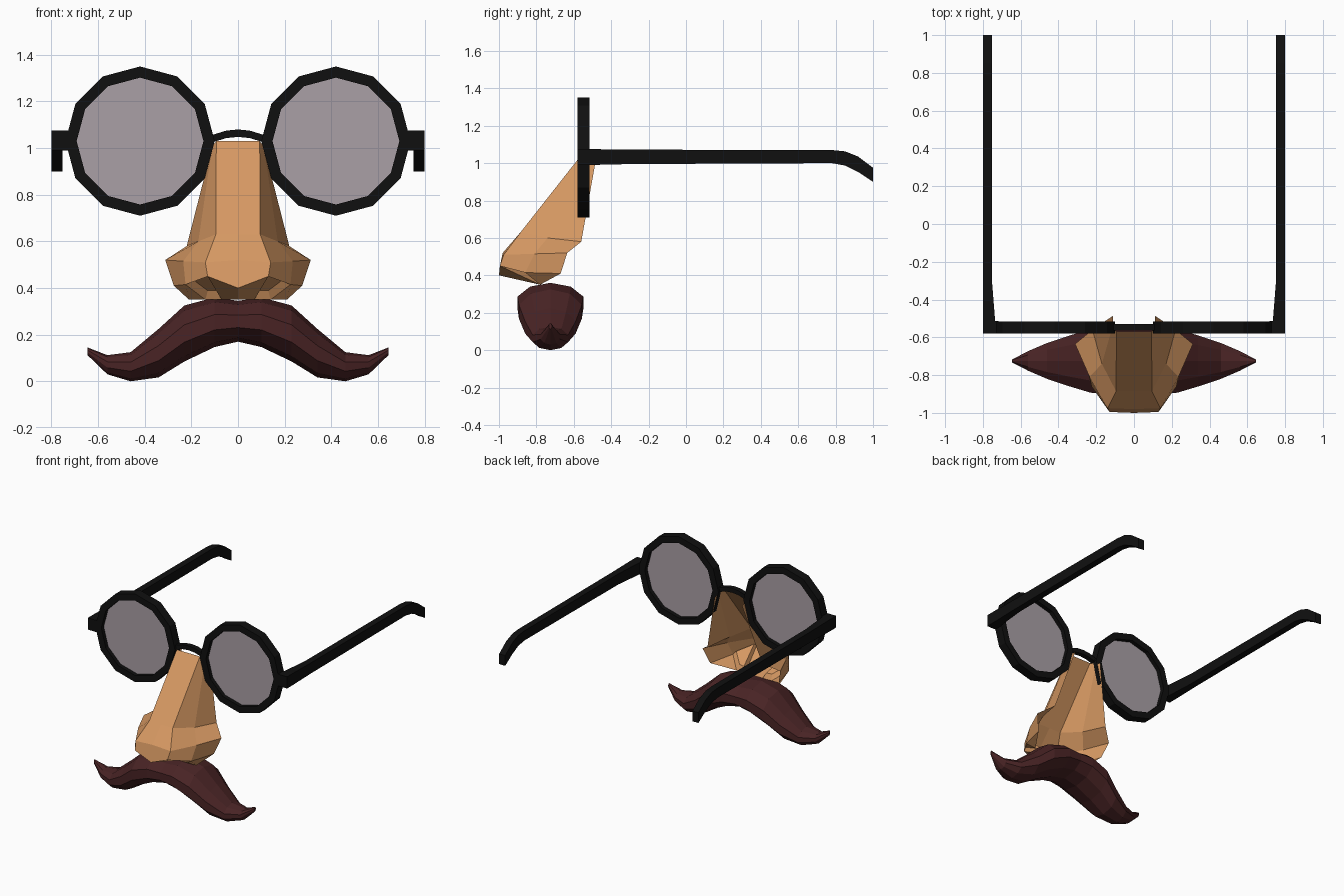
import bpy, bmesh, math

if "Cube" in bpy.data.objects:
    bpy.data.objects.remove(bpy.data.objects["Cube"])


def material(name, rgb):
    m = bpy.data.materials.new(name)
    m.diffuse_color = (*rgb, 1)
    m.use_nodes = True
    m.node_tree.nodes["Principled BSDF"].inputs["Base Color"].default_value = m.diffuse_color
    return m


BLACK = material("black plastic", (0.005, 0.005, 0.005))
LENS = material("mauve lens", (0.40, 0.35, 0.38))
SKIN = material("tan skin", (0.68, 0.32, 0.125))
HAIR = material("dark brown hair", (0.066, 0.017, 0.018))


def finish(name, bm, mat, merge=False):
    """Turn a right-hand half into a mirrored object."""
    bmesh.ops.recalc_face_normals(bm, faces=bm.faces[:])
    me = bpy.data.meshes.new(name)
    bm.to_mesh(me)
    bm.free()
    me.materials.append(mat)
    ob = bpy.data.objects.new(name, me)
    bpy.context.collection.objects.link(ob)
    mod = ob.modifiers.new("mirror", 'MIRROR')
    mod.use_mirror_merge = merge
    mod.merge_threshold = 0.001
    return ob


def loft(sections, ring=True, loop=False, start_cap=False, end_cap=False):
    """Skin a list of equal-length point sections."""
    bm = bmesh.new()
    rows = [[bm.verts.new(p) for p in s] for s in sections]
    n = len(rows[0])
    pairs = list(zip(rows, rows[1:])) + ([(rows[-1], rows[0])] if loop else [])
    for a, b in pairs:
        for i in range(n if ring else n - 1):
            j = (i + 1) % n
            bm.faces.new((a[i], a[j], b[j], b[i]))
    if start_cap:
        bm.faces.new(rows[0])
    if end_cap:
        bm.faces.new(rows[-1])
    return bm


# Twelve-sided rims and thin lenses
CX, CZ = 0.42, 1.03


def polar(r, k, y):
    a = math.tau * k / 12
    return (CX + r * math.sin(a), y, CZ + r * math.cos(a))


rim = [[polar(r, k, y) for r, y in
        ((0.32, -0.58), (0.32, -0.515), (0.272, -0.515), (0.272, -0.58))]
       for k in range(12)]
finish("rims", loft(rim, loop=True), BLACK)
lens = [[polar(0.275, k, y) for k in range(12)] for y in (-0.552, -0.544)]
finish("lenses", loft(lens, start_cap=True, end_cap=True), LENS)

# Arched bridge between the rims
arch = [(0, 1.08), (0.05, 1.075), (0.115, 1.055)]
bridge = [[(x, -0.565, z), (x, -0.53, z), (x, -0.53, z - 0.032), (x, -0.565, z - 0.032)]
          for x, z in arch]
finish("bridge", loft(bridge, end_cap=True), BLACK, True)

# Temples with hinge block and drooping tip: y, inner x, top, bottom
temple = [(-0.58, 0.715, 1.075, 0.99), (-0.515, 0.715, 1.075, 0.99),
          (-0.514, 0.735, 1.075, 0.99), (-0.3, 0.752, 1.072, 0.995),
          (0.78, 0.752, 1.07, 1.0), (0.85, 0.752, 1.063, 0.987),
          (0.92, 0.752, 1.035, 0.953), (1.0, 0.752, 0.975, 0.9)]
finish("temples", loft([[(xi, y, t), (0.8, y, t), (0.8, y, b), (xi, y, b)]
                        for y, xi, t, b in temple],
                       start_cap=True, end_cap=True), BLACK)

# Nose: open-backed shell, rows from brow to underside, ridge to back edge
nose = [
    [(0, -.57, 1.03), (.093, -.57, 1.03), (.11, -.53, 1.01), (.11, -.485, 1.0)],
    [(0, -.885, .63), (.095, -.885, .63), (.17, -.74, .60), (.22, -.56, .58)],
    [(0, -.98, .52), (.14, -.975, .51), (.235, -.81, .515), (.312, -.635, .52)],
    [(0, -1.0, .40), (.13, -.995, .45), (.225, -.86, .415), (.275, -.67, .41)],
    [(0, -.78, .35), (.07, -.78, .35), (.14, -.78, .35), (.21, -.78, .35)],
]
bm = loft(nose, ring=False)
bmesh.ops.recalc_face_normals(bm, faces=bm.faces[:])
# Nostrils pushed into the underside
bm.faces.ensure_lookup_table()
hole = bm.faces[10]
bmesh.ops.inset_individual(bm, faces=[hole], thickness=0.025)
for v in hole.verts:
    v.co.z += 0.03
finish("nose", bm, SKIN, True)

# Moustache: x, top, bottom, half depth
hair = [(0, .345, .17, .17), (.10, .36, .147, .176), (.23, .325, .085, .168),
        (.34, .225, .017, .135), (.46, .125, 0, .095),
        (.56, .112, .03, .052), (.645, .145, .112, .008)]
rings = []
for x, t, b, d in hair:
    rings.append([(x, -0.725 + d * math.sin(math.tau * k / 10) / 0.951,
                   (t + b) / 2 + (t - b) / 2 * math.cos(math.tau * k / 10))
                  for k in range(10)])
finish("moustache", loft(rings, end_cap=True), HAIR, True)
